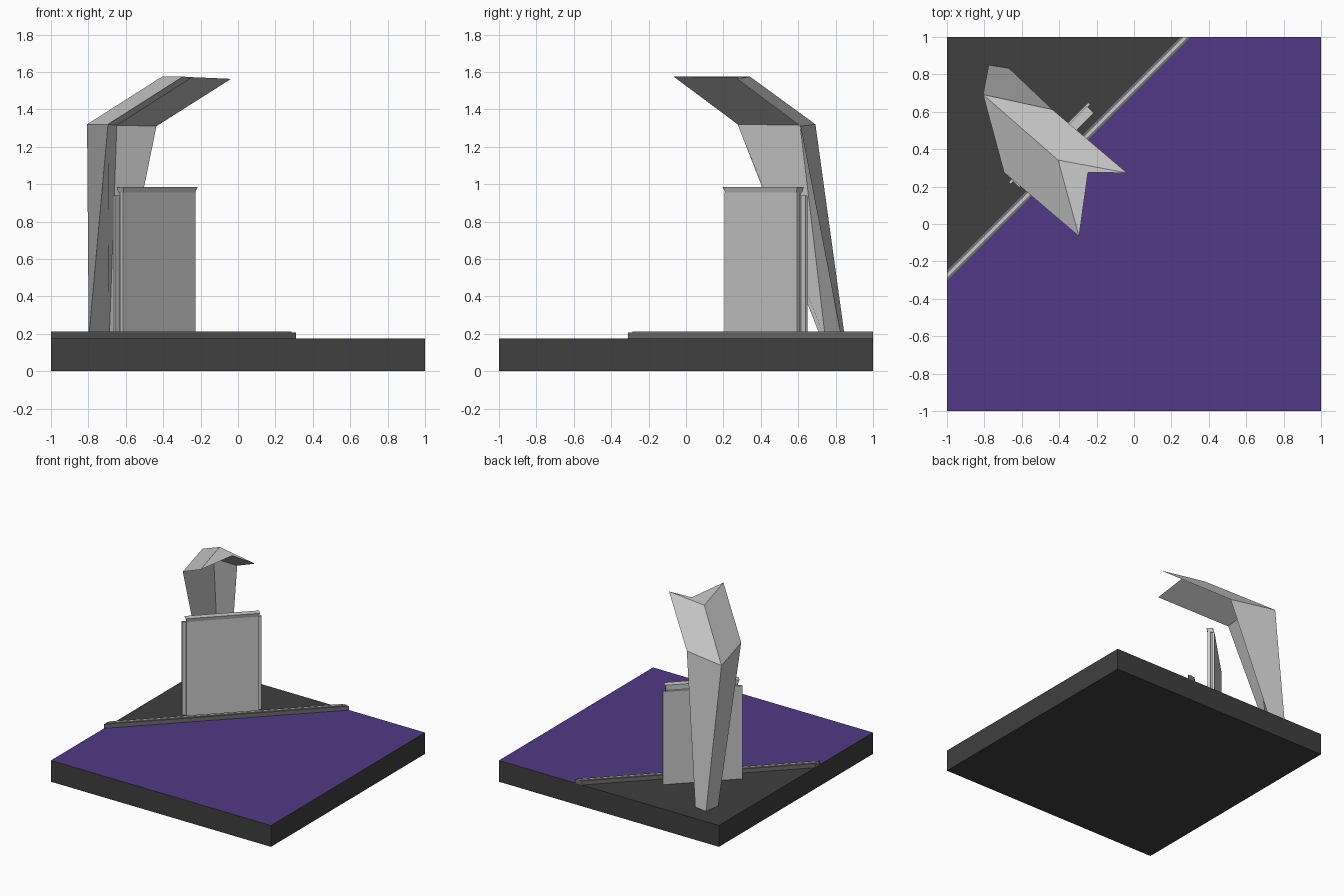
import bpy, bmesh
from mathutils import Vector

if "Cube" in bpy.data.objects:
    bpy.data.objects.remove(bpy.data.objects["Cube"])

R2 = 2 ** 0.5


def material(name, rgb):
    m = bpy.data.materials.new(name)
    m.diffuse_color = (*rgb, 1)
    m.use_nodes = True
    m.node_tree.nodes["Principled BSDF"].inputs["Base Color"].default_value = m.diffuse_color
    return m


dark = material("dark_grey", (0.05, 0.05, 0.05))
mid = material("mid_grey", (0.16, 0.16, 0.16))
purple = material("purple", (0.085, 0.042, 0.24))


def finish(name, bm, mats=()):
    bmesh.ops.recalc_face_normals(bm, faces=bm.faces)
    me = bpy.data.meshes.new(name)
    bm.to_mesh(me)
    bm.free()
    for m in mats:
        me.materials.append(m)
    ob = bpy.data.objects.new(name, me)
    bpy.context.collection.objects.link(ob)
    return ob


def loft(name, sections, mats=()):
    """Skin closed sections of equal size and cap both ends."""
    bm = bmesh.new()
    rings = [[bm.verts.new(p) for p in s] for s in sections]
    n = len(rings[0])
    for a, b in zip(rings, rings[1:]):
        for i in range(n):
            j = (i + 1) % n
            bm.faces.new((a[i], a[j], b[j], b[i]))
    bm.faces.new(rings[0])
    bm.faces.new(rings[-1])
    return finish(name, bm, mats)


def diag(u, v, z):
    """u runs along the corner diagonal, v points out to the front right."""
    return ((u + v) / R2, (u - v) / R2, z)


def diag_block(name, z0, z1, half0, half1, v_back, front0, front1):
    """Upright slab across the corner; its front and ends may flare upward."""
    mid_u = -0.014
    sections = []
    for z, h, f in ((z0, half0, front0), (z1, half1, front1)):
        sections.append([diag(mid_u + s * h, v, z)
                         for s, v in ((-1, v_back), (1, v_back), (1, f), (-1, f))])
    return loft(name, sections)


# Square base: dark body, purple top apart from the dark back-left corner
H = 0.175
bm = bmesh.new()
bmesh.ops.create_cube(bm, size=2)
for v in bm.verts:
    v.co.z = H if v.co.z > 0 else 0
top = [f for f in bm.faces if f.normal.z > 0.5]
geom = top + list({e for f in top for e in f.edges}) + list({v for f in top for v in f.verts})
bmesh.ops.bisect_plane(bm, geom=geom, plane_co=(-1, -0.28, H), plane_no=(1, -1, 0))
bm.normal_update()
for f in bm.faces:
    c = f.calc_center_median()
    f.material_index = int(f.normal.z > 0.5 and c.y - c.x < 0.72)
finish("base", bm, [dark, purple])


# Low kerb across the corner, mitred flush with the base edges
def kerb(name, profile, mats=()):
    loft(name, [[(-1, w - 1, z) for w, z in profile],
                [(1 - w, 1, z) for w, z in profile]], mats)


kerb("kerb", [(0.69, H), (0.69, 0.208), (0.755, 0.208), (0.755, H)], [mid])
kerb("kerb_inlay", [(0.713, 0.2), (0.713, 0.212), (0.733, 0.212), (0.733, 0.2)])

# Upright panel: back plate, core with front face, flared top lip
diag_block("panel_back_plate", H, 0.94, 0.3, 0.3, -0.633, -0.617, -0.617)
diag_block("panel_core", H, 0.955, 0.265, 0.265, -0.617, -0.588, -0.588)
diag_block("panel_front", H, 0.955, 0.274, 0.274, -0.603, -0.58, -0.58)
diag_block("panel_top_lip", 0.955, 0.985, 0.27, 0.282, -0.622, -0.58, -0.572)

# Bent hood: ridge, right wing, inner ridge, left wing at each section
loft("hood", [
    [(-0.777, 0.85, H), (-0.667, 0.832, H), (-0.688, 0.745, H), (-0.798, 0.722, H)],
    [(-0.807, 0.692, 1.32), (-0.436, 0.612, 1.31), (-0.648, 0.61, 1.315), (-0.695, 0.276, 1.32)],
    [(-0.406, 0.342, 1.575), (-0.037, 0.273, 1.563), (-0.246, 0.276, 1.572), (-0.294, -0.066, 1.575)],
])
